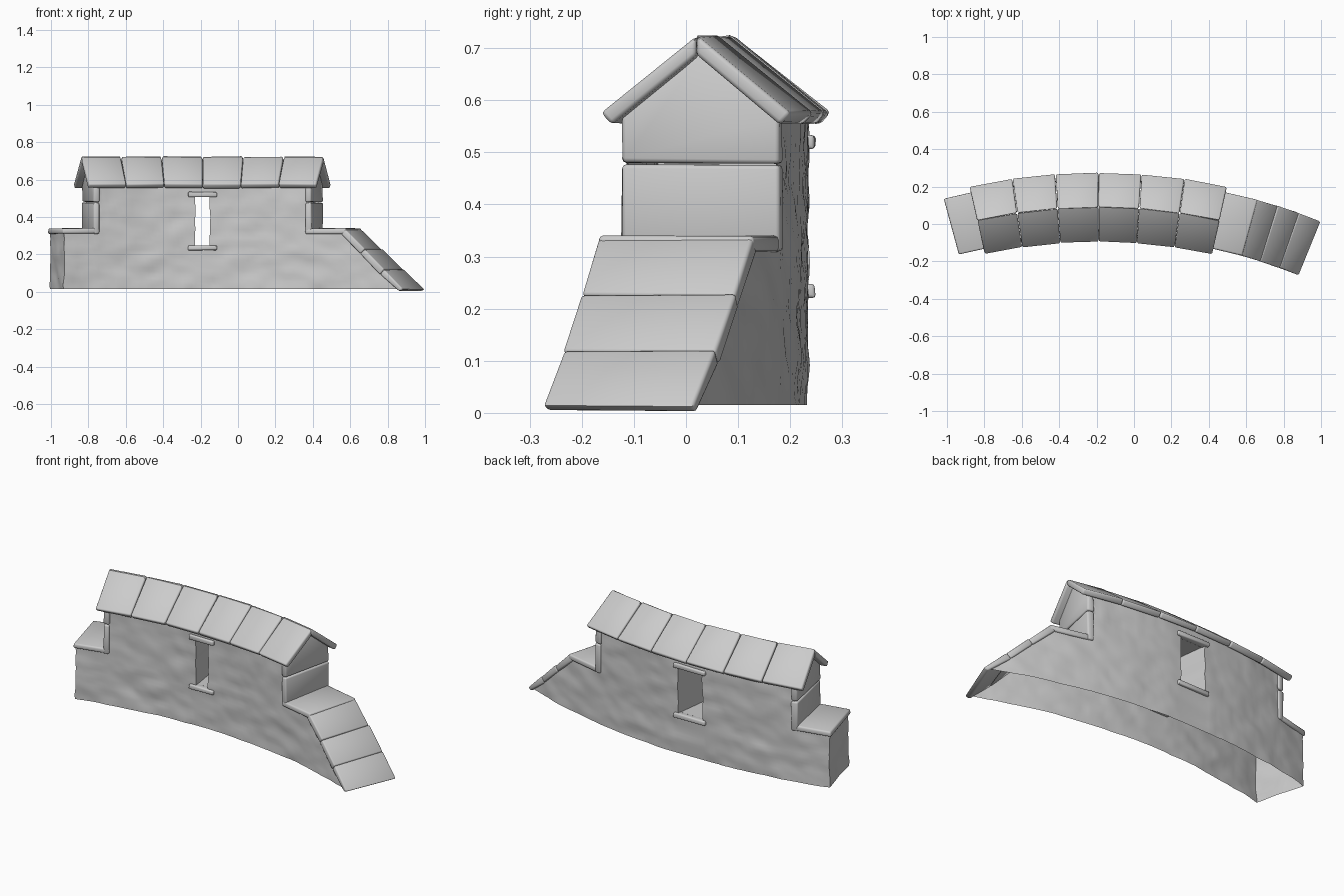
import bpy, bmesh, math, random
from mathutils import Vector, noise

random.seed(4)
if "Cube" in bpy.data.objects:
    bpy.data.objects.remove(bpy.data.objects["Cube"])

stone = bpy.data.materials.new("pale grey stone")
stone.use_nodes = True
GREY = (0.6, 0.6, 0.6, 1)
stone.diffuse_color = GREY
stone.node_tree.nodes["Principled BSDF"].inputs["Base Color"].default_value = GREY
stone.node_tree.nodes["Principled BSDF"].inputs["Roughness"].default_value = 0.9

RADIUS = 3.0          # the whole wall bends along this arc
HALF = 0.145          # half thickness of the wall
SLAB = 0.155          # half width of the capping stones
GABLE = 0.2           # angle of the gable ends
LEFT, RAMP, FOOT = -0.262, 0.271, 0.386


def arc(a, r, z):
    """Angle along the arc, offset outwards, height -> point."""
    return Vector((-0.19 + (RADIUS + r) * math.sin(a),
                   0.09 - RADIUS + (RADIUS + r) * math.cos(a), z))


def span(a, b, n):
    return [a + (b - a) * i / (n - 1) for i in range(n)]


def finish(name, bm):
    mesh = bpy.data.meshes.new(name)
    bm.to_mesh(mesh)
    bm.free()
    mesh.materials.append(stone)
    ob = bpy.data.objects.new(name, mesh)
    bpy.context.collection.objects.link(ob)
    bpy.ops.object.select_all(action='DESELECT')
    ob.select_set(True)
    bpy.context.view_layer.objects.active = ob
    bpy.ops.object.shade_smooth_by_angle(angle=math.radians(50))
    return ob


def block(name, near, far, bevel=0.008, jitter=0.002):
    """Worn stone: two matching outlines joined, then rounded edges."""
    bm = bmesh.new()
    rings = [[bm.verts.new(p + Vector([random.uniform(-jitter, jitter) for _ in p]))
              for p in ring] for ring in (near, far)]
    n = len(near)
    bm.faces.new(rings[0])
    bm.faces.new(rings[1][::-1])
    for i in range(n):
        j = (i + 1) % n
        bm.faces.new((rings[0][i], rings[1][i], rings[1][j], rings[0][j]))
    bmesh.ops.recalc_face_normals(bm, faces=bm.faces)
    bmesh.ops.bevel(bm, geom=list(bm.edges), offset=bevel, segments=2,
                    profile=0.5, affect='EDGES')
    return finish(name, bm)


def along(name, profile, a0, a1, **kw):
    """Profile of (offset, height) carried from one angle to another."""
    return block(name, [arc(a0, r, z) for r, z in profile],
                 [arc(a1, r, z) for r, z in profile], **kw)


def across(name, outline, half, **kw):
    """Outline of (angle, height) carried across the wall thickness."""
    return block(name, [arc(a, -half, z) for a, z in outline],
                 [arc(a, half, z) for a, z in outline], **kw)


def box(r0, r1, z0, z1):
    return [(r0, z0), (r1, z0), (r1, z1), (r0, z1)]


# Rough wall shell, open underneath, with a flared slit through it
def top_of_wall(a):
    if abs(a) < GABLE:
        return 0.57
    return 0.32 if a < RAMP else 0.32 - 0.305 * (a - RAMP) / (0.376 - RAMP)


def columns(slit):
    return (span(LEFT, -0.204, 8) + span(-0.196, -slit, 24) + span(slit, 0.196, 24)
            + span(0.204, RAMP, 8) + span(RAMP + 0.008, 0.376, 12))


SILL, HEAD = 12, 24                     # rows bounding the slit
rows = span(0.015, 0.245, SILL + 1) + span(0.265, 0.51, HEAD - SILL) + [0.54, 0.57]
front = [(a, -HALF) for a in columns(0.0135)][::-1]
end = [(LEFT, r) for r in span(-HALF, HALF, 12)][1:-1]
back = [(a, HALF) for a in columns(0.025)]
path = front + end + back
count = len(front)
slit_front = count - 1 - 32             # slit columns on both sides
slit_back = count + len(end) + 31

bm = bmesh.new()
grid = []
for a, r in path:
    line = []
    for z in rows:
        p = arc(a, r, min(z, top_of_wall(a)))
        bump = noise.noise_vector(Vector((p.x * 7, p.y * 9, p.z * 13)))
        bump += noise.noise_vector(p * 24) * 0.4
        p += Vector((bump.x, bump.y, 0)) * 0.007
        line.append(bm.verts.new(p))
    grid.append(line)
for i in range(len(path) - 1):
    for j in range(len(rows) - 1):
        if i in (slit_front, slit_back) and SILL <= j < HEAD:
            continue
        bm.faces.new((grid[i][j], grid[i][j + 1], grid[i + 1][j + 1], grid[i + 1][j]))
for f, b in ((slit_front, slit_back + 1), (slit_front + 1, slit_back)):
    for j in range(SILL, HEAD):
        bm.faces.new((grid[f][j], grid[f][j + 1], grid[b][j + 1], grid[b][j]))
for j in (SILL, HEAD):
    bm.faces.new((grid[slit_front][j], grid[slit_front + 1][j],
                  grid[slit_back][j], grid[slit_back + 1][j]))
bmesh.ops.remove_doubles(bm, verts=bm.verts, dist=0.0001)
bmesh.ops.recalc_face_normals(bm, faces=bm.faces)
finish("wall_shell", bm)

# Sill and lintel bars on both faces of the slit
for side, sign, half in (("front", -1, 0.027), ("back", 1, 0.032)):
    inner, outer = sign * (HALF - 0.02), sign * (HALF + 0.014)
    along(side + "_sill", box(inner, outer, 0.222, 0.247), -half, half, bevel=0.006)
    along(side + "_lintel", box(inner, outer, 0.507, 0.534), -half, half, bevel=0.006)

# Gable ends, each of two stones
for side, sign in (("right", -1), ("left", 1)):
    a0, a1 = sign * 0.194, sign * 0.206
    along(side + "_gable_lower", box(-SLAB, SLAB, 0.31, 0.477), a0, a1)
    along(side + "_gable_upper", [(-SLAB, 0.48), (SLAB, 0.48), (SLAB, 0.566),
                                  (0, 0.695), (-SLAB, 0.566)], a0, a1)

# Flat stones on the lower steps
along("right_step_slab", box(-SLAB, SLAB, 0.31, 0.34), -0.265, -0.194)
along("left_step_slab", box(-SLAB, SLAB, 0.31, 0.34), 0.194, 0.273)

# Ramp of three sloping stones
edges = [RAMP + (FOOT - RAMP) * i / 3 for i in range(4)]
for i in range(3):
    a0, a1 = edges[i], edges[i + 1]
    z0, z1 = (0.336 - 0.324 * k / 3 for k in (i, i + 1))
    drop, lean = 0.026, 0.008
    across("ramp_slab_%d" % (i + 1),
           [(a0, z0), (a1, z1), (a1 - lean, max(0.002, z1 - drop)),
            (a0 - lean, z0 - drop)], SLAB, bevel=0.007)

# Pitched roof, six stones on each slope
seams = span(-0.218, 0.218, 7)
for i in range(6):
    for side, sign in (("front", -1), ("back", 1)):
        lift = 0.003 if sign > 0 else 0
        slope = [(0, 0.723 + lift), (0.187, 0.576), (0.165, 0.552), (0, 0.687)]
        along("%s_roof_stone_%d" % (side, i + 1), [(sign * r, z) for r, z in slope],
              seams[i] + 0.0004, seams[i + 1] - 0.0004)
